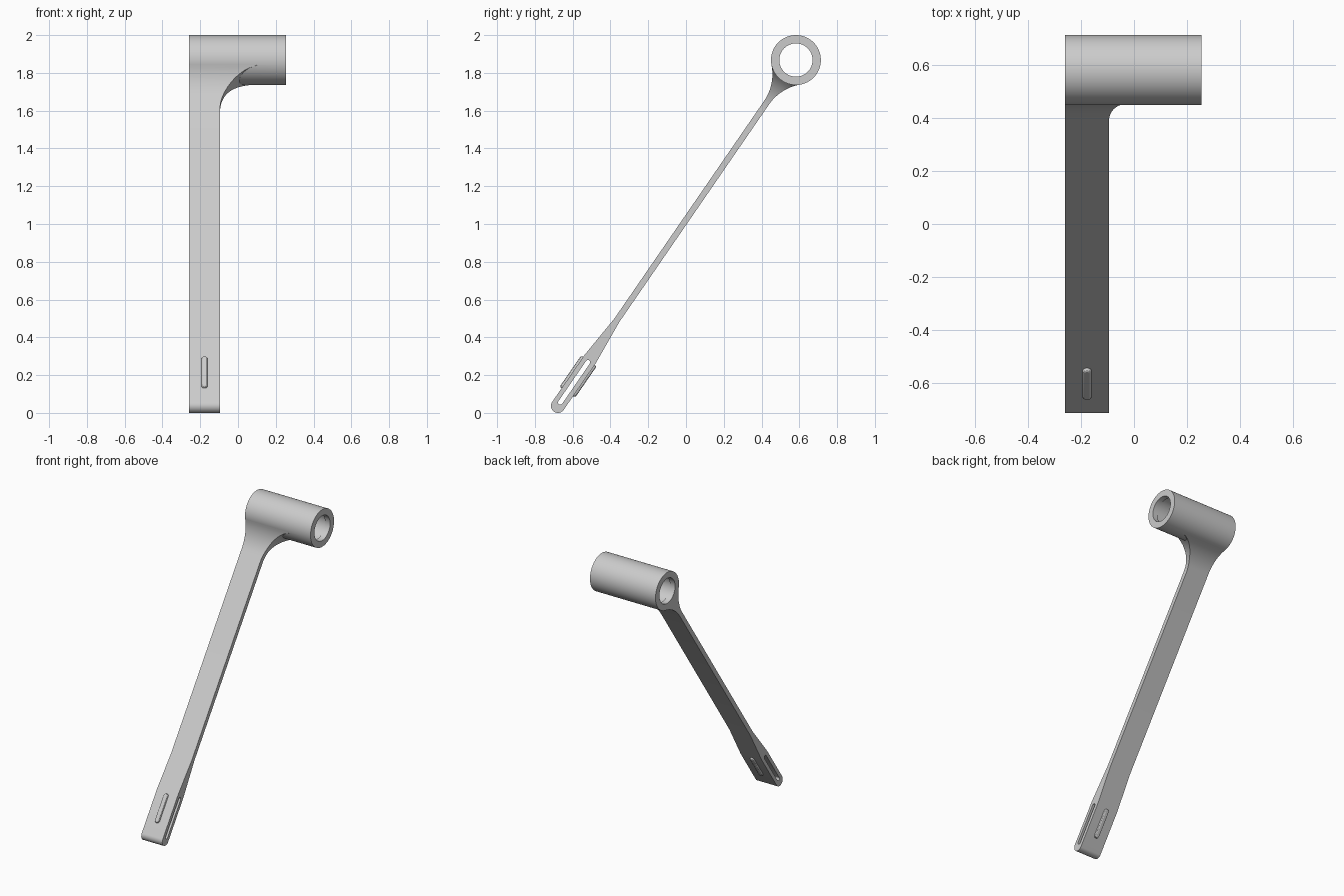
import bpy, bmesh, math
from mathutils import Matrix, Vector

cube = bpy.data.objects.get("Cube")
if cube:
    bpy.data.objects.remove(cube)

grey = bpy.data.materials.new("light_grey")
grey.use_nodes = True
colour = (0.6, 0.6, 0.6, 1)
grey.diffuse_color = colour
grey.node_tree.nodes["Principled BSDF"].inputs["Base Color"].default_value = colour

# Arm frame: local x is sideways, y runs up the arm, z is its front normal
TIP, HUB = Vector((0, -0.678, 0.037)), Vector((0, 0.582, 1.868))
along = (HUB - TIP).normalized()
side = Vector((1, 0, 0))
normal = side.cross(along)
FRAME = Matrix.Translation(TIP) @ Matrix((side, along, normal)).transposed().to_4x4()
LENGTH = (HUB - TIP).length
LEFT, RIGHT, MID = -0.26, -0.095, -0.1775
R_OUT, THICK, THIN = 0.132, 0.037, 0.016


def loft(name, rings, matrix, closed=False):
    """Join rings of points; close into a loop or cap both ends."""
    bm = bmesh.new()
    loops = [[bm.verts.new(matrix @ Vector(p)) for p in ring] for ring in rings]
    pairs = list(zip(loops, loops[1:])) + ([(loops[-1], loops[0])] if closed else [])
    for a, b in pairs:
        for i in range(len(a)):
            j = (i + 1) % len(a)
            bm.faces.new((a[i], a[j], b[j], b[i]))
    if not closed:
        bm.faces.new(loops[0])
        bm.faces.new(loops[-1])
    bmesh.ops.recalc_face_normals(bm, faces=bm.faces)
    mesh = bpy.data.meshes.new(name)
    bm.to_mesh(mesh)
    bm.free()
    mesh.materials.append(grey)
    obj = bpy.data.objects.new(name, mesh)
    bpy.context.collection.objects.link(obj)
    return obj


def stadium(start, end, radius, steps=12):
    """Points (across, along) of a round-ended slot outline."""
    pts = []
    for centre, base in ((end, 0), (start, math.pi)):
        for i in range(steps + 1):
            a = base + math.pi * i / steps
            pts.append((radius * math.cos(a), centre + radius * math.sin(a)))
    return pts


def combine(target, tool, operation):
    mod = target.modifiers.new(operation, "BOOLEAN")
    mod.operation, mod.object, mod.solver = operation, tool, "EXACT"
    bpy.context.view_layer.objects.active = target
    bpy.ops.object.modifier_apply(modifier=mod.name)
    bpy.data.objects.remove(tool)


def smooth(obj):
    bpy.ops.object.select_all(action="DESELECT")
    obj.select_set(True)
    bpy.context.view_layer.objects.active = obj
    bpy.ops.object.shade_smooth_by_angle(angle=math.radians(30))


# Hub tube: a lathed wall with a slightly wider bore between two end lips
wall = [(LEFT, R_OUT), (0.255, R_OUT), (0.255, 0.088), (0.215, 0.088),
        (0.215, 0.095), (-0.22, 0.095), (-0.22, 0.088), (LEFT, 0.088)]
SEG = 96
turns = [2 * math.pi * i / SEG for i in range(SEG)]
tube = loft("hub_and_arm", [[(x, r * math.cos(a), r * math.sin(a)) for x, r in wall] for a in turns],
            Matrix.Translation(HUB), closed=True)

# Arm: rectangular sections with a round tip, a taper and a flare into the hub
R_FIL = 0.25
reach = math.sqrt((R_FIL + R_OUT) ** 2 - (R_FIL + THIN) ** 2)
flare_start = LENGTH - reach
flare_end = LENGTH - reach * R_OUT / (R_FIL + R_OUT)
WEB_START, R_WEB = 1.9, 0.23


def half_thickness(s):
    if s < 0:
        return math.sqrt(max(THICK ** 2 - s ** 2, 1e-6))
    if s > flare_start:
        return THIN + R_FIL - math.sqrt(R_FIL ** 2 - (s - flare_start) ** 2)
    f = min(max((s - 0.3) / 0.25, 0), 1)
    return THICK + (THIN - THICK) * f


def right_edge(s):
    d = max(s - WEB_START, 0)
    return RIGHT + R_WEB - math.sqrt(R_WEB ** 2 - d ** 2)


stations = [-THICK * math.cos(math.pi / 2 * i / 10) for i in range(10)] + [0, 0.3, 0.55]
stations += [WEB_START + (flare_end - WEB_START) * i / 20 for i in range(21)]
sections = []
for s in stations:
    h, x = half_thickness(s), right_edge(s)
    sections.append([(LEFT, s, -h), (x, s, -h), (x, s, h), (LEFT, s, h)])
arm = loft("arm", sections, FRAME)
combine(tube, arm, "UNION")

# Slot running sideways through the thick end
outline = stadium(0.022, 0.28, 0.012)
cutter = loft("slot_cutter", [[(x, s, t) for t, s in outline] for x in (-0.4, 0.1)], FRAME)
combine(tube, cutter, "DIFFERENCE")
smooth(tube)

# Raised rounded ribs on the front and back of the thick end
for name, sign in (("front_rib", 1), ("back_rib", -1)):
    layers = [(0.017, 0.03), (0.017, 0.041), (0.014, 0.047), (0.009, 0.05)]
    rings = [[(MID + x, s, sign * t) for x, s in stadium(0.105, 0.272, r)] for r, t in layers]
    smooth(loft(name, rings, FRAME))
